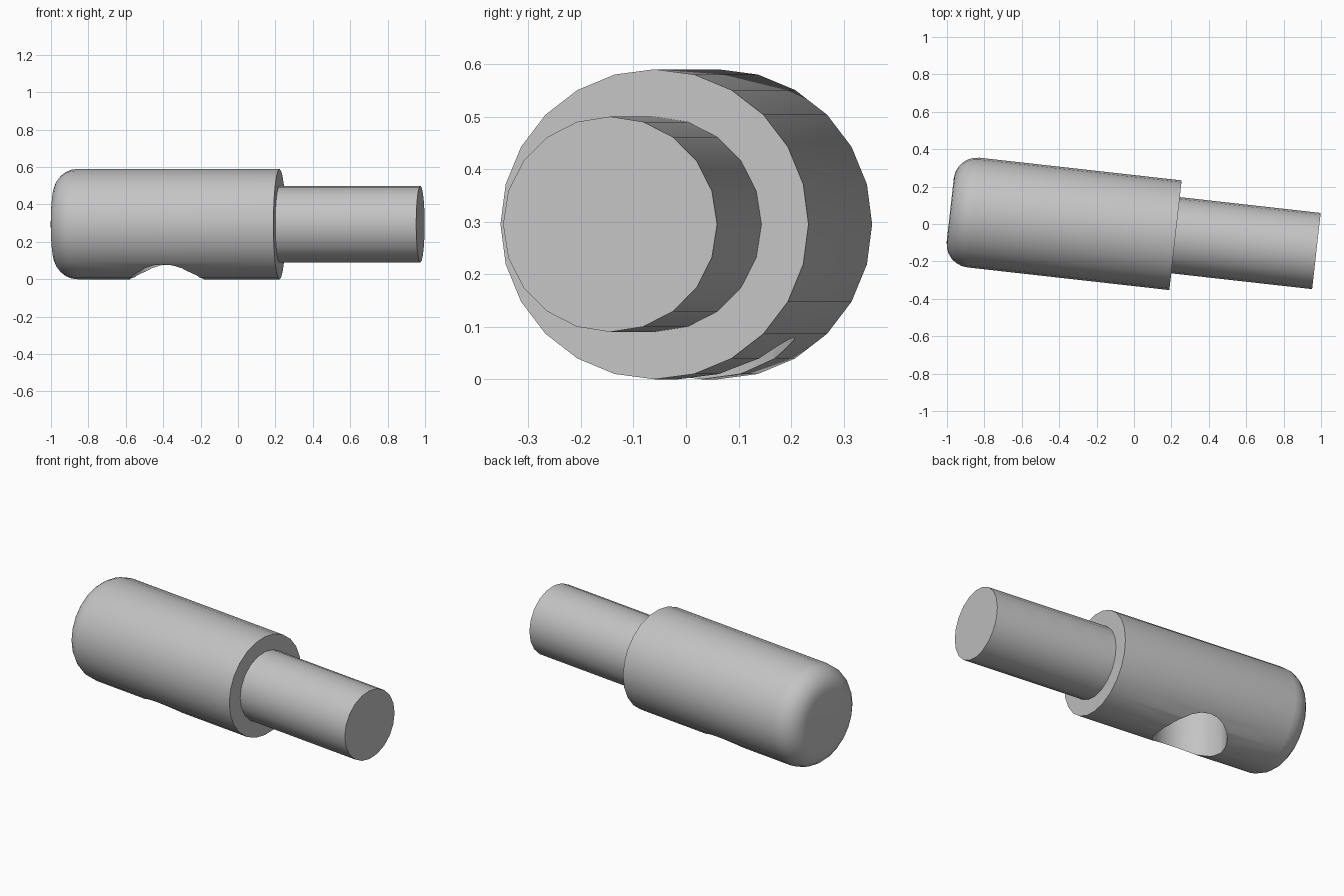
import bpy, bmesh, math
from mathutils import Matrix, Vector

cube = bpy.data.objects.get("Cube")
if cube:
    bpy.data.objects.remove(cube, do_unlink=True)

TILT = math.radians(-6.4)
SHOULDER = Vector((0.222, -0.06, 0.295))   # centre of the body's stepped end

grey = bpy.data.materials.new("plain grey")
grey.use_nodes = True
colour = (0.55, 0.55, 0.55, 1)
grey.diffuse_color = colour
grey.node_tree.nodes["Principled BSDF"].inputs["Base Color"].default_value = colour


def lathe(name, profile, sides, matrix):
    """Revolve (radius, distance) points about local x and cap both ends."""
    bm = bmesh.new()
    rings = []
    for r, d in profile:
        angles = [2 * math.pi * i / sides for i in range(sides)]
        rings.append([bm.verts.new((d, r * math.cos(a), r * math.sin(a))) for a in angles])
    for a, b in zip(rings, rings[1:]):
        for i in range(sides):
            j = (i + 1) % sides
            bm.faces.new((a[i], a[j], b[j], b[i]))
    bm.faces.new(rings[0])
    bm.faces.new(rings[-1])
    bmesh.ops.recalc_face_normals(bm, faces=bm.faces)
    mesh = bpy.data.meshes.new(name)
    bm.to_mesh(mesh)
    bm.free()
    obj = bpy.data.objects.new(name, mesh)
    obj.matrix_world = matrix
    mesh.materials.append(grey)
    bpy.context.collection.objects.link(obj)
    return obj


axis = Matrix.Translation(SHOULDER) @ Matrix.Rotation(TILT, 4, 'Z')

# Thick body with a rounded far end
R, FILLET, LENGTH = 0.295, 0.125, 1.212
steps = 6
rounded = []
for i in range(steps + 1):
    a = math.pi / 2 * i / steps
    rounded.append((R - FILLET + FILLET * math.sin(a), -LENGTH + FILLET - FILLET * math.cos(a)))
body = lathe("body", rounded + [(R, 0)], 24, axis)

# Thin rod
rod = lathe("rod", [(0.205, -0.02), (0.205, 0.758)], 20, axis)

# Blind socket bored upward into the underside
socket = lathe("socket_cutter", [(0.2, -0.1), (0.2, 0.3)], 24,
               Matrix.Translation((-0.38, 0.008, 0)) @ axis.to_3x3().to_4x4()
               @ Matrix.Rotation(-math.pi / 2, 4, 'Y'))
socket.hide_render = True
socket.hide_viewport = True
cut = body.modifiers.new("socket", 'BOOLEAN')
cut.operation = 'DIFFERENCE'
cut.solver = 'EXACT'
cut.object = socket

# Bake the cut, then shade smooth with sharp rims
bpy.context.view_layer.update()
baked = bpy.data.meshes.new_from_object(body.evaluated_get(bpy.context.evaluated_depsgraph_get()))
body.modifiers.clear()
body.data = baked
bpy.data.objects.remove(socket, do_unlink=True)
for obj in (body, rod):
    bpy.ops.object.select_all(action='DESELECT')
    obj.select_set(True)
    bpy.context.view_layer.objects.active = obj
    bpy.ops.object.shade_smooth_by_angle(angle=math.radians(30))
